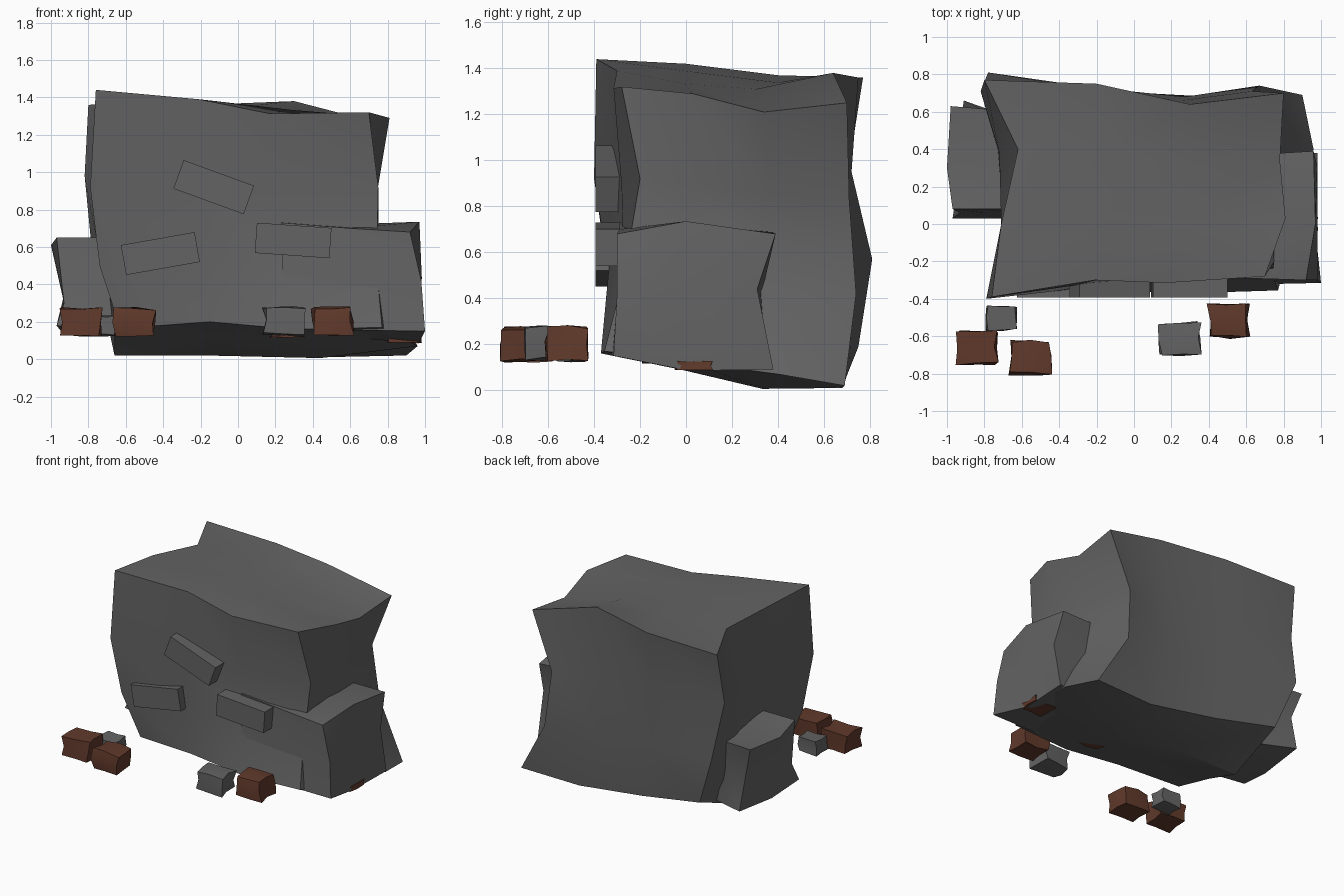
import bpy
import bmesh
import random
from math import radians
from mathutils import Vector, Matrix

random.seed(4)
old = bpy.data.objects.get("Cube")
if old:
    bpy.data.objects.remove(old, do_unlink=True)


def make_material(name, color):
    mat = bpy.data.materials.new(name)
    mat.use_nodes = True
    mat.diffuse_color = color
    mat.node_tree.nodes["Principled BSDF"].inputs["Base Color"].default_value = color
    return mat


GREY = make_material("stone grey", (0.125, 0.125, 0.125, 1))
BROWN = make_material("earth brown", (0.118, 0.041, 0.024, 1))


def finish(bm, name, mat, smooth=True):
    mesh = bpy.data.meshes.new(name)
    bm.to_mesh(mesh)
    bm.free()
    mesh.materials.append(mat)
    obj = bpy.data.objects.new(name, mesh)
    bpy.context.collection.objects.link(obj)
    if smooth:
        bpy.ops.object.select_all(action='DESELECT')
        obj.select_set(True)
        bpy.context.view_layer.objects.active = obj
        bpy.ops.object.shade_smooth_by_angle(angle=radians(30))
    return obj


# Corner and edge names use one letter per axis: W/E for x, F/K (front/back)
# for y, B/T for z. An edge has "-" on the axis it runs along.
LETTERS = ("WE", "FK", "BT")


def corner_weight(key, t):
    weight = 1.0
    for axis, letter in enumerate(key):
        if letter != "-":
            weight *= t[axis] if letter == LETTERS[axis][1] else 1 - t[axis]
    return weight


def build_rock(name, mat, corners, bends, segments, dents):
    """Subdivided block stretched over corners and bent edges; dents move
    single points inside a face, keyed by their grid step on each axis."""
    bm = bmesh.new()
    bmesh.ops.create_cube(bm, size=1)
    bmesh.ops.subdivide_edges(bm, edges=bm.edges[:], cuts=segments - 1,
                              use_grid_fill=True)
    for vert in bm.verts:
        t = [c + 0.5 for c in vert.co]
        steps = tuple(round(c * segments) for c in t)
        pos = Vector()
        for key, point in corners.items():
            pos += Vector(point) * corner_weight(key, t)
        for key, points in bends.items():
            axis = key.index("-")
            step = steps[axis]
            if 0 < step < segments:
                low, high = LETTERS[axis]
                a = Vector(corners[key.replace("-", low)])
                b = Vector(corners[key.replace("-", high)])
                shift = Vector(points[step - 1]) - a.lerp(b, step / segments)
                pos += shift * corner_weight(key, t)
        vert.co = dents.get(steps, pos)
    bmesh.ops.recalc_face_normals(bm, faces=bm.faces[:])
    return finish(bm, name, mat)


# Main boulder
build_rock("main_boulder", GREY, {
    "WFT": (-.76, -.39, 1.44), "EFT": (.7, -.28, 1.32),
    "WKT": (-.8, .77, 1.36), "EKT": (.8, .7, 1.25),
    "WFB": (-.63, -.27, .165), "EFB": (.77, -.355, .17),
    "WKB": (-.64, .75, .19), "EKB": (.9, .69, .02),
}, {
    "WF-": [(-.74, -.34, .5), (-.79, -.4, .92)],
    "EF-": [(.74, -.27, .5), (.75, -.2, .92)],
    "WK-": [(-.78, .81, .57), (-.82, .71, .98)],
    "EK-": [(.67, .74, .42), (.63, .71, .83)],
    "-FT": [(-.21, -.3, 1.39), (.17, -.315, 1.313)],
    "-KT": [(-.2, .75, 1.36), (.3, .64, 1.38)],
    "W-T": [(-.71, 0, 1.42), (-.62, .4, 1.37)],
    "E-T": [(.81, .03, 1.29), (.78, .34, 1.21)],
    "-FB": [(-.15, -.355, .2), (.3, -.37, .16)],
    "-KB": [(-.13, .71, .09), (.42, .68, .01)],
    "W-B": [(-.66, .02, .11), (-.66, .3, .02)],
    "E-B": [(.87, .02, .12), (.96, .4, .07)],
}, 3, {
    (1, 3, 1): (-.22, .73, .5), (2, 3, 1): (.27, .68, .45),
    (1, 3, 2): (-.22, .72, .95), (2, 3, 2): (.25, .66, .9),
    (0, 1, 1): (-.7, .02, .5), (0, 1, 2): (-.71, 0, .95),
    (0, 2, 1): (-.73, .4, .5), (0, 2, 2): (-.72, .38, .95),
    (3, 1, 1): (.75, .02, .47), (3, 1, 2): (.745, .02, .9),
    (3, 2, 1): (.72, .36, .45), (3, 2, 2): (.7, .36, .85),
    (2, 0, 1): (.28, -.28, .5),
})

# Rock leaning on the +x side
build_rock("side_rock", GREY, {
    "WFT": (.23, -.29, .73), "EFT": (.92, -.3, .68),
    "WKT": (.3, .35, .7), "EKT": (.96, .39, .68),
    "WFB": (.32, -.33, .16), "EFB": (1, -.315, .15),
    "WKB": (.35, .35, .12), "EKB": (.98, .38, .09),
}, {
    "-FT": [(.6, -.29, .7)],
    "E-T": [(.97, 0, .735)],
    "EF-": [(.98, -.3, .42)],
    "EK-": [(.98, .31, .44)],
    "E-B": [(.965, .01, .085)],
    "WF-": [(.24, -.3, .45)],
}, 2, {})

# Smaller rock on the -x side
build_rock("low_rock", GREY, {
    "WFT": (-.97, .08, .65), "EFT": (-.65, .08, .65),
    "WKT": (-.98, .63, .635), "EKT": (-.6, .6, .63),
    "WFB": (-.97, .03, .18), "EFB": (-.6, .03, .14),
    "WKB": (-.91, .66, .16), "EKB": (-.6, .55, .14),
}, {
    "W-T": [(-1, .3, .61)],
    "WF-": [(-.93, .06, .3)],
    "WK-": [(-.92, .59, .44)],
    "W-B": [(-.93, .3, .13)],
}, 2, {})


# Slabs set into the front face: centre x, centre z, tilt in degrees
for x, z, tilt in ((-.13, .92, -20), (-.415, .565, 10), (.295, .635, -4)):
    bm = bmesh.new()
    bmesh.ops.create_cube(bm, size=1, matrix=Matrix.Diagonal((.4, .14, .162, 1)))
    bmesh.ops.rotate(bm, verts=bm.verts, matrix=Matrix.Rotation(radians(-tilt), 3, 'Y'))
    bmesh.ops.translate(bm, verts=bm.verts, vec=(x, -.323, z))
    finish(bm, "front_slab", GREY, smooth=False)


def loose_stone(name, mat, center, size):
    """Small block with randomly bent edges."""
    bm = bmesh.new()
    bmesh.ops.create_cube(bm, size=1)
    bmesh.ops.subdivide_edges(bm, edges=bm.edges[:], cuts=1, use_grid_fill=True)
    for vert in bm.verts:
        jitter = Vector([random.uniform(-.06, .06) for _ in range(3)])
        co = vert.co * 0.95 + jitter
        vert.co = Vector(center) + Vector([c * s for c, s in zip(co, size)])
    finish(bm, name, mat)


# Loose stones in front, and two half buried under the rocks
BIG = (.22, .18, .15)
loose_stone("brown_stone", BROWN, (-.84, -.66, .2), BIG)
loose_stone("brown_stone", BROWN, (-.555, -.715, .2), BIG)
loose_stone("brown_stone", BROWN, (.505, -.52, .205), BIG)
loose_stone("buried_stone", BROWN, (.888, .035, .107), (.18, .17, .04))
loose_stone("grey_stone", GREY, (.245, -.615, .205), BIG)
loose_stone("small_grey_stone", GREY, (-.71, -.505, .18), (.16, .13, .11))
loose_stone("buried_stone", BROWN, (.28, -.1, .195), BIG)
